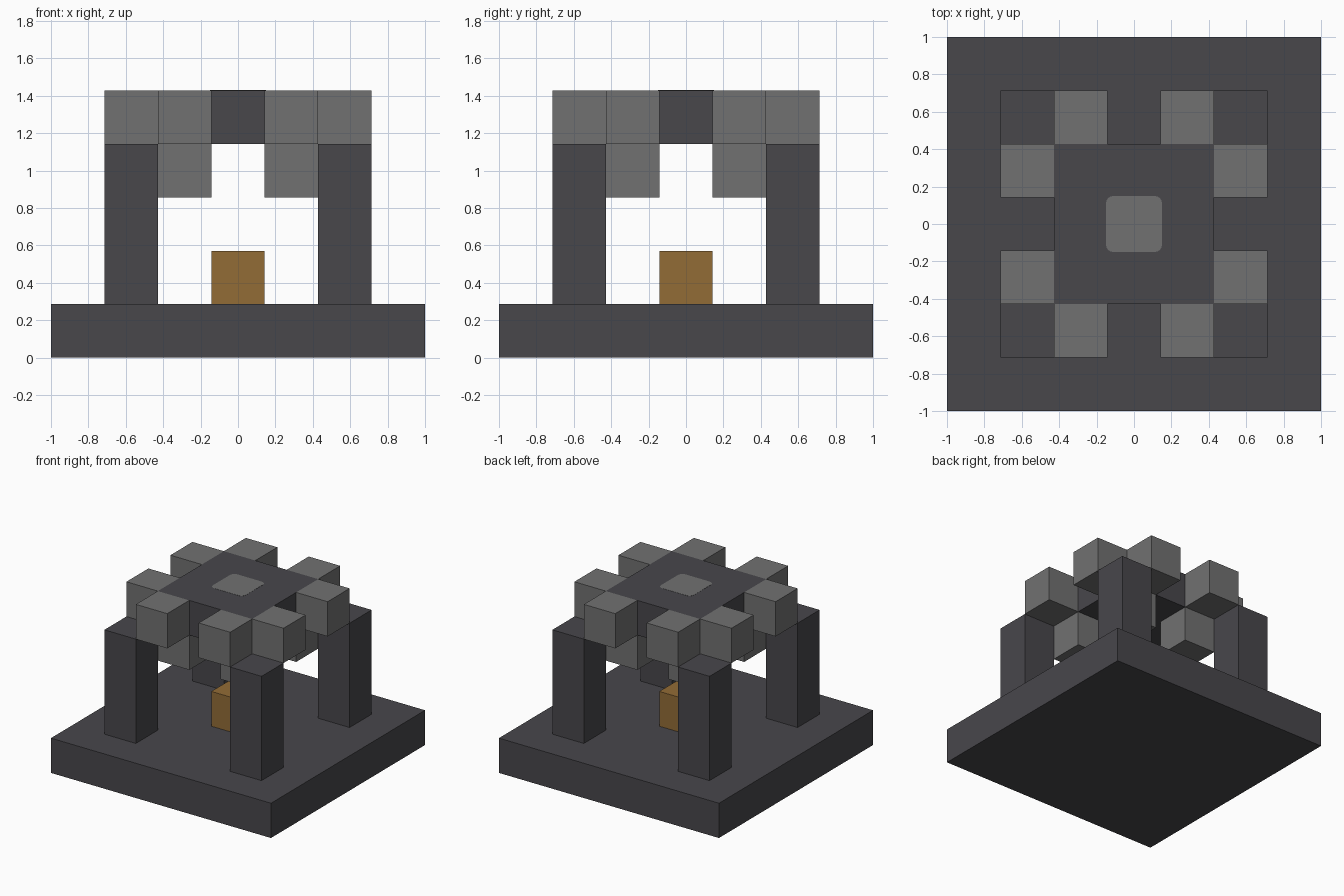
import bpy
import bmesh
from itertools import product

old = bpy.data.objects.get("Cube")
if old:
    bpy.data.objects.remove(old, do_unlink=True)

U = 2 / 7  # one block


def material(name, rgb):
    m = bpy.data.materials.new(name)
    m.use_nodes = True
    color = (*rgb, 1)
    m.diffuse_color = color
    m.node_tree.nodes["Principled BSDF"].inputs["Base Color"].default_value = color
    return m


dark = material("dark stone", (0.065, 0.063, 0.071))
grey = material("grey stone", (0.165, 0.165, 0.165))
gold = material("gold", (0.29, 0.15, 0.037))


def block(name, mat, x, y, bottom, size=(1, 1, 1)):
    """Box placed in block units, resting on the given level."""
    bm = bmesh.new()
    bmesh.ops.create_cube(bm, size=1)
    bmesh.ops.scale(bm, vec=[s * U for s in size], verts=bm.verts)
    mesh = bpy.data.meshes.new(name)
    bm.to_mesh(mesh)
    bm.free()
    mesh.materials.append(mat)
    obj = bpy.data.objects.new(name, mesh)
    obj.location = (x * U, y * U, (bottom + size[2] / 2) * U)
    bpy.context.collection.objects.link(obj)
    return obj


# Base, centre block and roof
block("base", dark, 0, 0, 0, (7, 7, 1))
block("centre_block", gold, 0, 0, 1)
block("roof", dark, 0, 0, 4, (3, 3, 1))

# Columns, hanging blocks and the ring of blocks round the roof
for sx, sy in product((-1, 1), repeat=2):
    block("column", dark, 2 * sx, 2 * sy, 1, (1, 1, 3))
    block("hanging_block", grey, sx, sy, 3)
    block("side_block", grey, 2 * sx, sy, 4)
    block("end_block", grey, sx, 2 * sy, 4)

# Thin rounded plate on the roof
plate = block("roof_plate", grey, 0, 0, 4.995, (1.05, 1.05, 0.01))
bm = bmesh.new()
bm.from_mesh(plate.data)
upright = [e for e in bm.edges if abs(e.verts[0].co.z - e.verts[1].co.z) > 0.001]
bmesh.ops.bevel(bm, geom=upright, offset=0.04, segments=4, profile=0.5,
                affect='EDGES', clamp_overlap=False)
bm.to_mesh(plate.data)
bm.free()
